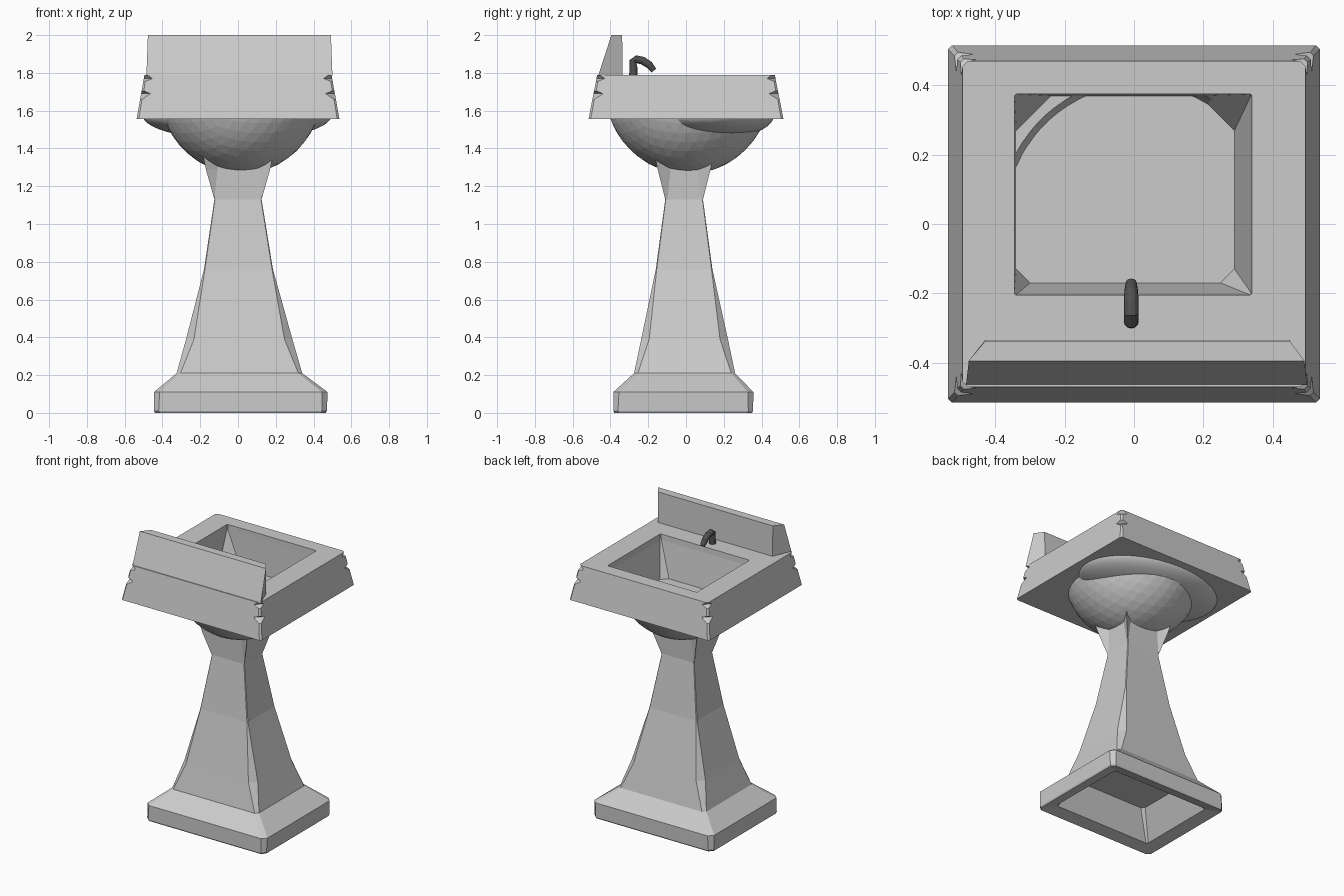
import bpy, bmesh, math
from mathutils import Vector, Matrix

if "Cube" in bpy.data.objects:
    bpy.data.objects.remove(bpy.data.objects["Cube"])


def finish(bm, name):
    bmesh.ops.recalc_face_normals(bm, faces=bm.faces)
    me = bpy.data.meshes.new(name)
    bm.to_mesh(me)
    bm.free()
    ob = bpy.data.objects.new(name, me)
    bpy.context.collection.objects.link(ob)
    return ob


def ring(x0, x1, y0, y1, z, cf, cb=None):
    """Rectangle with cut corners: cf at the front pair, cb at the back pair."""
    cb = cf if cb is None else cb
    return [(x0 + cf, y0, z), (x1 - cf, y0, z), (x1, y0 + cf, z), (x1, y1 - cb, z),
            (x1 - cb, y1, z), (x0 + cb, y1, z), (x0, y1 - cb, z), (x0, y0 + cf, z)]


def loft(name, rings, cap_start=True, cap_end=True):
    bm = bmesh.new()
    loops = [[bm.verts.new(p) for p in r] for r in rings]
    for a, b in zip(loops, loops[1:]):
        n = len(a)
        for i in range(n):
            bm.faces.new((a[i], a[(i + 1) % n], b[(i + 1) % n], b[i]))
    if cap_start:
        bm.faces.new(loops[0][::-1])
    if cap_end:
        bm.faces.new(loops[-1])
    return finish(bm, name)


def half_ellipsoid(name, centre, radii, cut_z, subdiv, hidden_in=None):
    """Lower part of an ellipsoid; faces buried in the sphere hidden_in are removed."""
    bm = bmesh.new()
    mat = Matrix.Translation(centre) @ Matrix.Diagonal((*radii, 1))
    bmesh.ops.create_icosphere(bm, subdivisions=subdiv, radius=1, matrix=mat)
    bmesh.ops.bisect_plane(bm, geom=bm.verts[:] + bm.edges[:] + bm.faces[:],
                           plane_co=(0, 0, cut_z), plane_no=(0, 0, 1), clear_outer=True)
    if hidden_in:
        c, r = hidden_in
        buried = [f for f in bm.faces if (f.calc_center_median() - Vector(c)).length < r]
        bmesh.ops.delete(bm, geom=buried, context='FACES')
    return finish(bm, name)


# Pedestal: hollow underside, stepped plinth, tapering column
loft("pedestal", [
    ring(-0.26, 0.28, -0.22, 0.19, 0.20, 0.02),
    ring(-0.36, 0.385, -0.30, 0.27, 0.02, 0.01),
    ring(-0.44, 0.465, -0.38, 0.35, 0.00, 0.025),
    ring(-0.445, 0.47, -0.385, 0.355, 0.01, 0.025),
    ring(-0.445, 0.475, -0.385, 0.357, 0.11, 0.03),
    ring(-0.325, 0.34, -0.275, 0.26, 0.21, 0.02),
    ring(-0.275, 0.288, -0.237, 0.222, 0.39, 0.042),
    ring(-0.18, 0.185, -0.16, 0.14, 0.76, 0.005),
    ring(-0.125, 0.125, -0.11, 0.09, 1.13, 0.003),
    ring(-0.14, 0.14, -0.12, 0.10, 1.36, 0.003)])

# Flared brackets at the four corners of the neck
for sx, side in ((-1, "left"), (1, "right")):
    for sy, end in ((-1, "front"), (1, "back")):
        loft(f"neck_bracket_{end}_{side}", [
            [(sx * x, sy * y - 0.01, z) for x, y in pts] for z, pts in (
                (1.13, ((0.123, 0.085), (0.125, 0.1), (0.11, 0.098))),
                (1.29, ((0.13, 0.06), (0.17, 0.14), (0.105, 0.105))),
                (1.36, ((0.135, 0.05), (0.185, 0.155), (0.1, 0.108))))])

# Rim and basin: one skin from the underside, round the outside, into the bowl
rim = []
for z, c in ((1.556, 0.012), (1.66, 0.01), (1.69, 0.05), (1.705, 0.012),
             (1.755, 0.01), (1.77, 0.045), (1.79, 0.015)):
    t = (z - 1.556) / 0.234
    x, y = 0.537 - 0.042 * t, 0.516 - 0.046 * t
    rim.append(ring(-x, x, -y, y, z, c))
loft("rim_and_basin",
     [ring(-0.342, 0.30, -0.18, 0.372, 1.556, 0.035, 0.07)] + rim +
     [ring(-0.345, 0.34, -0.205, 0.375, 1.79, 0.004),
      ring(-0.345, 0.337, -0.203, 0.375, 1.75, 0.006),
      ring(-0.34, 0.29, -0.17, 0.37, 1.515, 0.04, 0.1)], cap_start=False)

# Rounded bowl underneath, with its wider shallow shoulder
half_ellipsoid("bowl", (0.015, 0.01, 1.72), (0.435, 0.44, 0.455), 1.558, 4)
half_ellipsoid("bowl_shoulder", (-0.005, 0.13, 1.575), (0.5, 0.335, 0.13), 1.558, 5,
               ((0.015, 0.01, 1.72), 0.425))


# Splash panel: sloped front, upright back, ends angled inward
def panel(z, y0, y1, front, back):
    return [(-front, y0, z), (front + 0.015, y0, z), (back + 0.02, y1, z), (-back, y1, z)]


loft("splash_panel", [panel(1.785, -0.465, -0.335, 0.485, 0.43),
                      panel(2.0, -0.395, -0.338, 0.477, 0.43)])

# Tap: bent round spout swept along a short path
path = [(-0.28, 1.78), (-0.278, 1.83), (-0.281, 1.86), (-0.262, 1.872),
        (-0.23, 1.865), (-0.195, 1.843), (-0.17, 1.812)]
radii = [0.022, 0.02, 0.02, 0.021, 0.021, 0.02, 0.016]
rings = []
for i, ((y, z), r) in enumerate(zip(path, radii)):
    p, q = path[max(i - 1, 0)], path[min(i + 1, len(path) - 1)]
    t = Vector((0, q[0] - p[0], q[1] - p[1])).normalized()
    n = t.cross(Vector((1, 0, 0)))
    rings.append([Vector((-0.008, y, z)) + Vector((r, 0, 0)) * math.cos(a) + n * r * math.sin(a)
                  for a in (k * math.tau / 12 for k in range(12))])
tap = loft("tap", rings)
dark = bpy.data.materials.new("dark_metal")
dark.diffuse_color = (0.08, 0.08, 0.08, 1)
dark.use_nodes = True
dark.node_tree.nodes["Principled BSDF"].inputs["Base Color"].default_value = dark.diffuse_color
tap.data.materials.append(dark)
